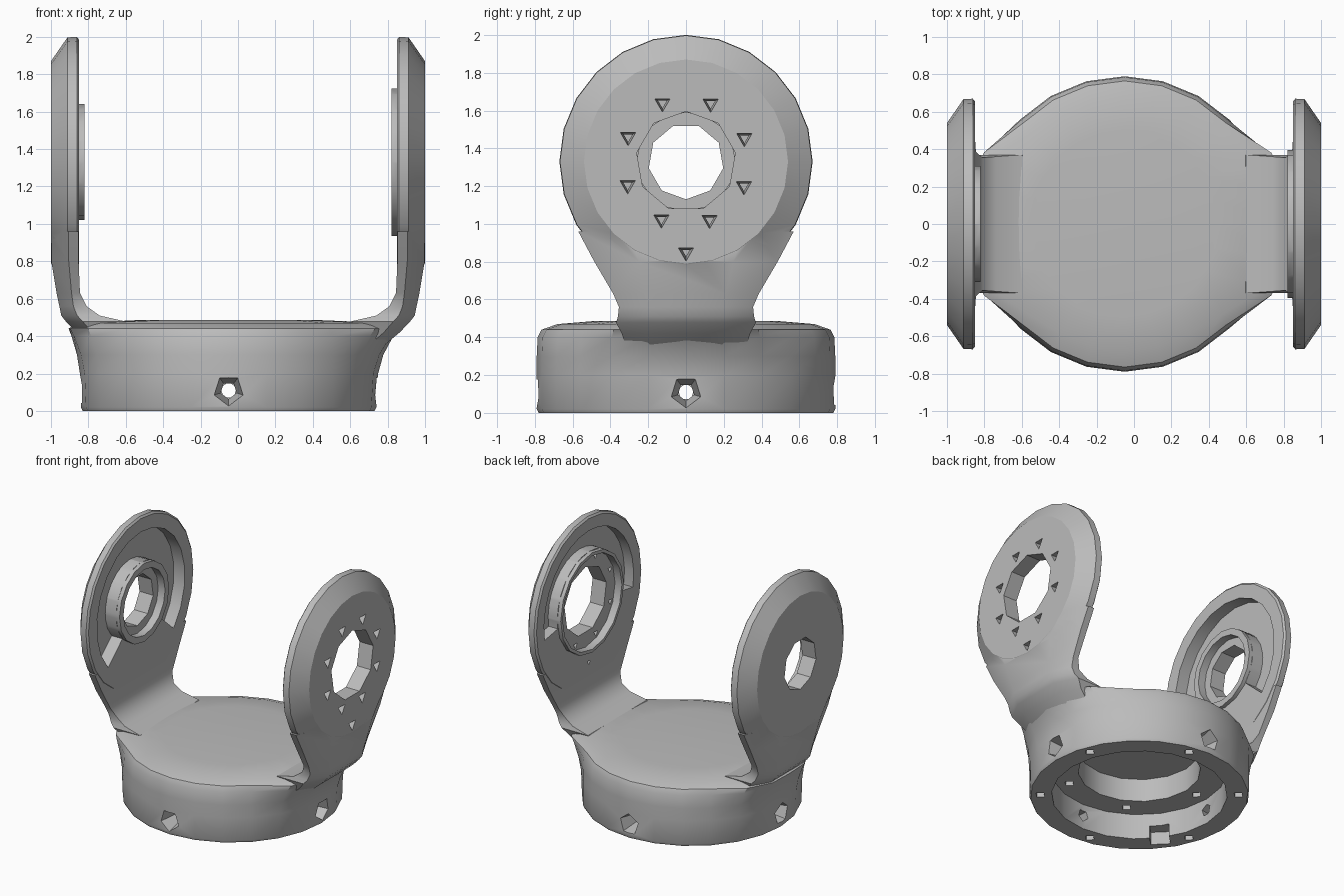
import bpy, bmesh, math
from mathutils import Matrix, Vector

if "Cube" in bpy.data.objects:
    bpy.data.objects.remove(bpy.data.objects["Cube"], do_unlink=True)

metal = bpy.data.materials.new("grey_metal")
metal.use_nodes = True
GREY = (0.5, 0.5, 0.5, 1)
metal.diffuse_color = GREY
metal.node_tree.nodes["Principled BSDF"].inputs["Base Color"].default_value = GREY

CX = -0.05      # base axis
AZ = 1.33       # pivot height of the arms


def make(name, bm):
    bmesh.ops.recalc_face_normals(bm, faces=bm.faces)
    mesh = bpy.data.meshes.new(name)
    bm.to_mesh(mesh)
    bm.free()
    mesh.materials.append(metal)
    obj = bpy.data.objects.new(name, mesh)
    bpy.context.collection.objects.link(obj)
    return obj


def loft(name, loops):
    """Skin equal-length point loops and cap both ends."""
    bm = bmesh.new()
    rows = [[bm.verts.new(p) for p in loop] for loop in loops]
    n = len(rows[0])
    for a, b in zip(rows, rows[1:]):
        for i in range(n):
            j = (i + 1) % n
            bm.faces.new((a[i], a[j], b[j], b[i]))
    bm.faces.new(rows[0])
    bm.faces.new(rows[-1])
    return make(name, bm)


def rod(start, end, r1, r2, sides):
    """Cylinder or cone between two points."""
    axis = (Vector(end) - Vector(start)).normalized()
    u = axis.cross(Vector((0, 1, 0)) if abs(axis.y) < 0.6 else Vector((1, 0, 0))).normalized()
    v = axis.cross(u)
    loops = []
    for p, r in ((start, r1), (end, r2)):
        ring = [polar(r, 360 * i / sides) for i in range(sides)]
        loops.append([Vector(p) + u * a + v * b for a, b in ring])
    return loft("cutter", loops)


def combine(obj, other, operation):
    mod = obj.modifiers.new("combine", 'BOOLEAN')
    mod.operation, mod.solver, mod.object = operation, 'EXACT', other
    bpy.context.view_layer.objects.active = obj
    bpy.ops.object.modifier_apply(modifier=mod.name)
    bpy.data.objects.remove(other, do_unlink=True)


def finish(obj):
    bpy.ops.object.select_all(action='DESELECT')
    obj.select_set(True)
    bpy.context.view_layer.objects.active = obj
    bpy.ops.object.shade_smooth_by_angle(angle=math.radians(32))


def polar(r, degrees):
    a = math.radians(degrees)
    return r * math.cos(a), r * math.sin(a)


# Base: round at the bottom, drawn out towards both arms near the top
def base_loop(z, r, blend):
    loop = []
    for i in range(24):
        x, y = polar(r, i * 15)
        x += CX
        pull = blend * min(1, max(0, (0.52 - abs(y)) / 0.25))
        target = 0.925 if x > 0 else -0.945
        loop.append((x + pull * (target - x), y, z))
    return loop


base = loft("base", [base_loop(*row) for row in (
    (0, 0.78, 0), (0.02, 0.79, 0), (0.2, 0.79, 0.05), (0.3, 0.79, 0.2),
    (0.4, 0.785, 0.5), (0.44, 0.765, 0.7), (0.47, 0.68, 0.6), (0.485, 0.5, 0))])

# Stepped recess under the base
combine(base, rod((CX, 0, -0.1), (CX, 0, 0.2), 0.63, 0.63, 20), 'DIFFERENCE')
combine(base, rod((CX, 0, 0.1), (CX, 0, 0.38), 0.44, 0.44, 16), 'DIFFERENCE')

# Four radial screw holes in the wall
for k in range(4):
    xo, yo = polar(0.84, k * 90)
    xi, yi = polar(0.58, k * 90)
    combine(base, rod((CX + xo, yo, 0.11), (CX + xi, yi, 0.11), 0.095, 0.035, 5), 'DIFFERENCE')

# Screw holes in the rim and the recess floor
for k in range(6):
    for r, z, turn in ((0.71, 0, 20), (0.535, 0.2, 0)):
        x, y = polar(r, k * 60 + turn)
        combine(base, rod((CX + x, y, z - 0.02), (CX + x, y, z + 0.09), 0.042, 0.03, 4), 'DIFFERENCE')

# Cable notch in the rim
nx, ny = polar(0.65, 217)
combine(base, rod((CX + nx, ny, -0.05), (CX + nx, ny, 0.1), 0.1, 0.1, 4), 'DIFFERENCE')
finish(base)


def ring_sector(s, r1, r2, x1, x2, start, end, steps=16):
    """Part of a ring around the pivot axis."""
    loops = []
    for i in range(steps + 1):
        a = start + (end - start) * i / steps
        loop = []
        for r, x in ((r1, x1), (r2, x1), (r2, x2), (r1, x2)):
            y, z = polar(r, a)
            loop.append((s * x, y, AZ + z))
        loops.append(loop)
    return loft("cutter", loops)


def arm(name, s, hole, boss, bore, pocket):
    # Round head with a bevelled outer rim
    loops = []
    for x, r in ((0.85, 0.655), (0.862, 0.67), (0.912, 0.667), (1.0, 0.54)):
        points = [polar(r, i * 15) for i in range(24)]
        loops.append([(s * x, y, AZ + z) for y, z in points])
    body = loft(name, loops)

    # Shank: height, half width, flat half width, inner, edge and outer depth
    rows = ((0.3, 0.3, 0.18, 0.55, 0.64, 0.72), (0.42, 0.34, 0.2, 0.55, 0.78, 0.865),
            (0.478, 0.37, 0.2, 0.6, 0.83, 0.92), (0.51, 0.36, 0.2, 0.74, 0.86, 0.945),
            (0.56, 0.355, 0.2, 0.81, 0.88, 0.955), (0.63, 0.385, 0.21, 0.845, 0.89, 0.97),
            (0.8, 0.485, 0.25, 0.852, 0.905, 0.998), (0.96, 0.57, 0.38, 0.852, 0.905, 0.998))
    shank = loft("shank", [[(s * xi, -w, z), (s * xe, -w, z), (s * xo, -f, z),
                            (s * xo, f, z), (s * xe, w, z), (s * xi, w, z)]
                           for z, w, f, xi, xe, xo in rows])
    combine(body, shank, 'UNION')

    # Sunken track on the inner face, then the raised boss
    combine(body, ring_sector(s, boss, *pocket), 'DIFFERENCE')
    combine(body, rod((s * 0.82, 0, AZ), (s * 0.97, 0, AZ), boss, boss, 16), 'UNION')

    # Counterbore and through hole
    combine(body, rod((s * 0.78, 0, AZ), (s * 0.88, 0, AZ), bore, bore, 16), 'DIFFERENCE')
    combine(body, rod((s * 0.7, 0, AZ), (s * 1.1, 0, AZ), hole, hole, 9), 'DIFFERENCE')
    return body


left_arm = arm("left_arm", 1, 0.265, 0.395, 0.37, (0.56, 0.8, 0.93, -10, 190))
right_arm = arm("right_arm", -1, 0.2, 0.31, 0.26, (0.55, 0.8, 0.945, -42, 222))

# Bolt holes around the left pivot and one below it
spots = [polar(0.333, 22 + 45 * k) for k in range(8)] + [(0, -0.48)]
for y, z in spots:
    combine(left_arm, rod((1.02, y, AZ + z), (0.83, y, AZ + z), 0.05, 0.018, 3), 'DIFFERENCE')

finish(left_arm)
finish(right_arm)
